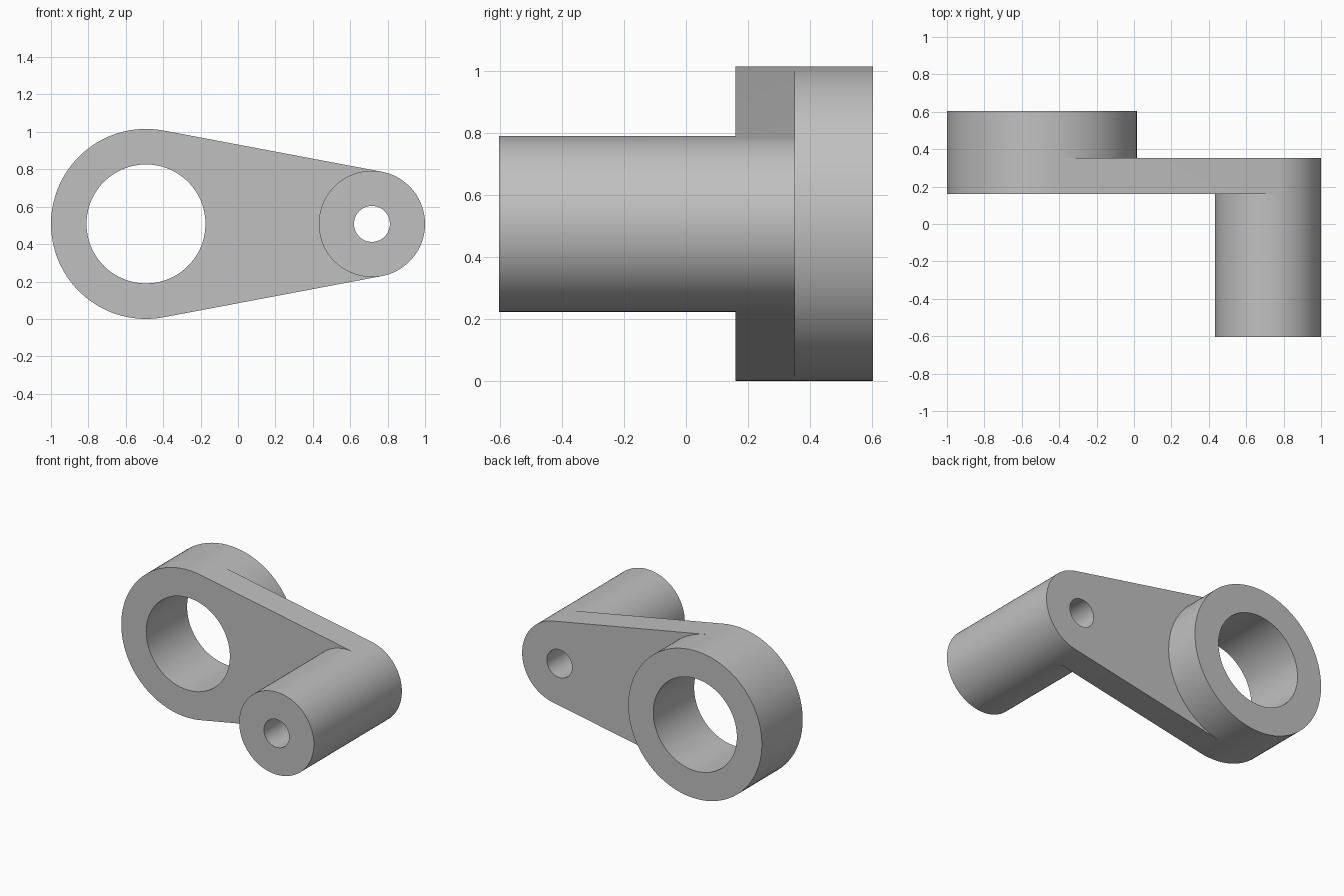
import bpy, bmesh, math

cube = bpy.data.objects.get("Cube")
if cube:
    bpy.data.objects.remove(cube)

# Main dimensions
HUB_X, HUB_R, HUB_HOLE = -0.492, 0.508, 0.318
PIN_X, PIN_R, PIN_HOLE = 0.716, 0.284, 0.096
MID_Z = HUB_R
PIN_FRONT, ARM_FRONT, ARM_BACK, HUB_BACK = -0.604, 0.16, 0.352, 0.604
STEPS = 48

# Angle at which the straight arm edges touch both circles
touch = math.acos((HUB_R - PIN_R) / (PIN_X - HUB_X))

bm = bmesh.new()


def arc(cx, r, y, start, end):
    """Row of vertices along an arc in the xz plane at depth y."""
    angles = [start + (end - start) * i / STEPS for i in range(STEPS + 1)]
    return [bm.verts.new((cx + r * math.cos(a), y, MID_Z + r * math.sin(a)))
            for a in angles]


def strip(a, b):
    """Quads between two rows of vertices."""
    for i in range(len(a) - 1):
        bm.faces.new((a[i], a[i + 1], b[i + 1], b[i]))


def wall(cx, r, span, depths):
    """Curved wall through the given depths."""
    for y0, y1 in zip(depths, depths[1:]):
        strip(arc(cx, r, y0, *span), arc(cx, r, y1, *span))


left = (touch, 2 * math.pi - touch)     # the long way round, through -x
right = (touch, -touch)                 # through +x


def barrel(cx, r, hole, front, back, free, inner, free_depths, inner_depths):
    """Hollow cylinder whose inner side leaves a gap for the arm."""
    wall(cx, r, free, free_depths)
    wall(cx, r, inner, inner_depths)
    for span in (left, right):
        wall(cx, hole, span, (front, back))
        for y in (front, back):
            strip(arc(cx, r, y, *span), arc(cx, hole, y, *span))


# Large hub, extending behind the arm
barrel(HUB_X, HUB_R, HUB_HOLE, ARM_FRONT, HUB_BACK, left, right,
       (ARM_FRONT, ARM_BACK, HUB_BACK), (ARM_BACK, HUB_BACK))

# Long pin boss, extending in front of the arm
barrel(PIN_X, PIN_R, PIN_HOLE, PIN_FRONT, ARM_BACK, right, left,
       (PIN_FRONT, ARM_FRONT, ARM_BACK), (PIN_FRONT, ARM_FRONT))

# Tapered arm: front and back faces, then the two straight edges
rows = []
for y in (ARM_FRONT, ARM_BACK):
    hub_row = arc(HUB_X, HUB_R, y, *right)
    pin_row = arc(PIN_X, PIN_R, y, *left)
    strip(hub_row, pin_row)
    rows.append((hub_row, pin_row))
for end in (0, -1):
    strip([row[end] for row in rows[0]], [row[end] for row in rows[1]])

# Weld everything into one closed body
bmesh.ops.remove_doubles(bm, verts=bm.verts, dist=0.0001)
bmesh.ops.recalc_face_normals(bm, faces=bm.faces)
mesh = bpy.data.meshes.new("crank_link")
bm.to_mesh(mesh)
bm.free()
link = bpy.data.objects.new("crank_link", mesh)
bpy.context.collection.objects.link(link)

# Plain grey metal
grey = bpy.data.materials.new("grey")
grey.use_nodes = True
colour = (0.53, 0.53, 0.53, 1)
grey.diffuse_color = colour
grey.node_tree.nodes["Principled BSDF"].inputs["Base Color"].default_value = colour
mesh.materials.append(grey)

# Smooth barrels, sharp rims
bpy.ops.object.select_all(action="DESELECT")
link.select_set(True)
bpy.context.view_layer.objects.active = link
bpy.ops.object.shade_smooth_by_angle(angle=math.radians(30))
